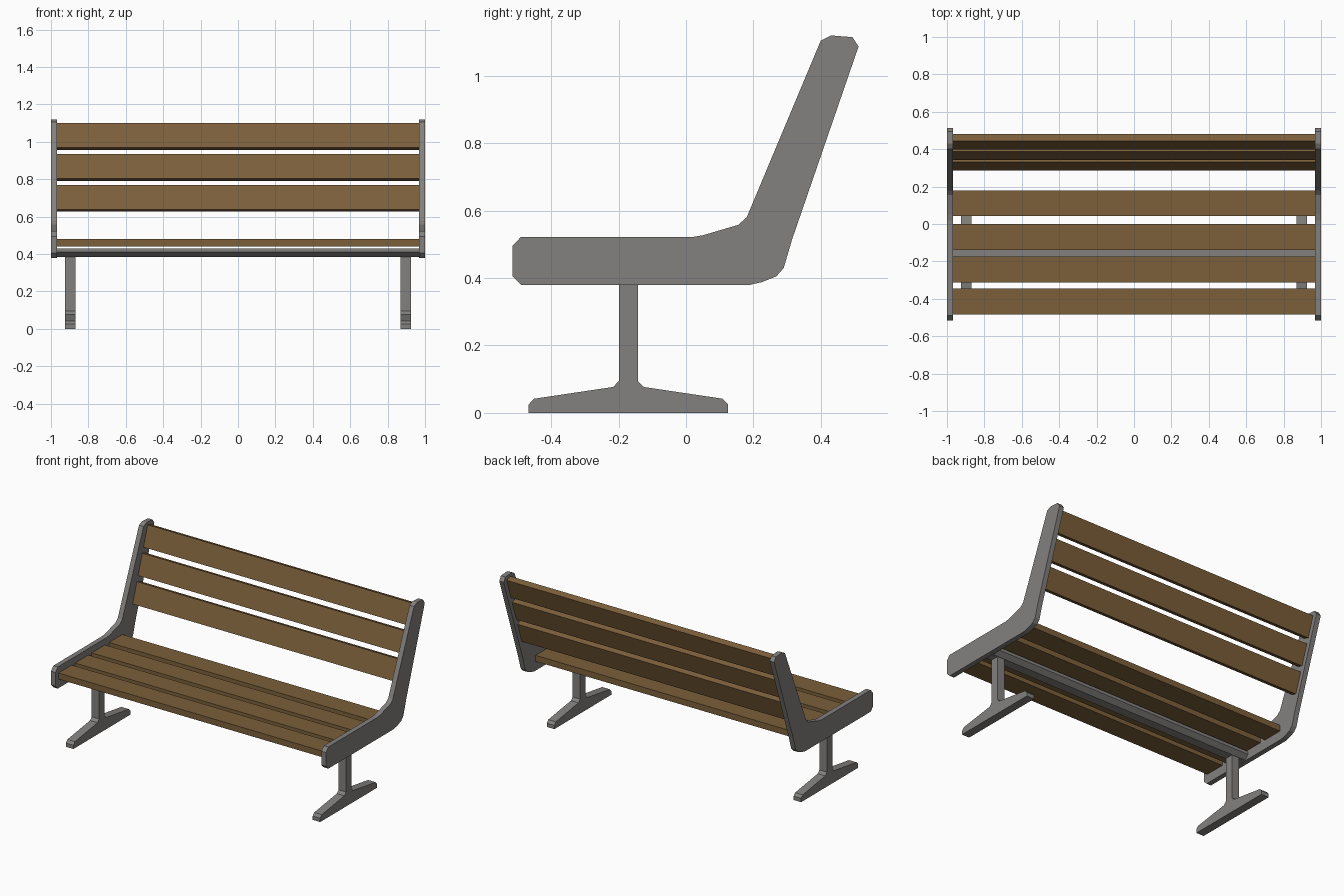
import bpy, bmesh, math

if "Cube" in bpy.data.objects:
    bpy.data.objects.remove(bpy.data.objects["Cube"])


def material(name, color):
    m = bpy.data.materials.new(name)
    m.diffuse_color = (*color, 1)
    m.use_nodes = True
    m.node_tree.nodes["Principled BSDF"].inputs["Base Color"].default_value = m.diffuse_color
    return m


METAL = material("grey metal", (0.225, 0.22, 0.21))
WOOD = material("brown wood", (0.2, 0.115, 0.043))


def extrude_profile(name, profile, x0, x1, mat):
    """Extrude a (y, z) outline along x from x0 to x1."""
    bm = bmesh.new()
    face = bm.faces.new([bm.verts.new((x0, y, z)) for y, z in profile])
    ext = bmesh.ops.extrude_face_region(bm, geom=[face])
    for v in ext["geom"]:
        if isinstance(v, bmesh.types.BMVert):
            v.co.x = x1
    bmesh.ops.recalc_face_normals(bm, faces=bm.faces[:])
    me = bpy.data.meshes.new(name)
    bm.to_mesh(me)
    bm.free()
    me.materials.append(mat)
    ob = bpy.data.objects.new(name, me)
    bpy.context.collection.objects.link(ob)
    return ob


def slat(name, y, z, lean, width=0.138, thick=0.04):
    """Wooden plank centred on (y, z); lean is its angle from vertical."""
    s, c = math.sin(lean), math.cos(lean)
    outline = []
    for a, b in ((-1, -1), (1, -1), (1, 1), (-1, 1)):
        u, v = a * width / 2, b * thick / 2
        outline.append((y + u * s + v * c, z + u * c - v * s))
    extrude_profile(name, outline, -0.968, 0.968, WOOD)


# Side frame, carrying seat and backrest
side = [(-0.515, 0.405), (-0.515, 0.495), (-0.49, 0.522), (0.02, 0.522),
        (0.05, 0.527), (0.155, 0.558), (0.18, 0.58), (0.40, 1.105),
        (0.43, 1.12), (0.494, 1.115), (0.512, 1.087), (0.315, 0.515),
        (0.29, 0.43), (0.268, 0.405), (0.225, 0.388), (0.19, 0.38),
        (-0.49, 0.38)]

# Leg with spreading foot, symmetric about its post
half = [(0.296, 0), (0.296, 0.025), (0.28, 0.042), (0.045, 0.077),
        (0.028, 0.095), (0.028, 0.4)]
LEG_Y = -0.171
leg = [(LEG_Y + d, z) for d, z in half] + [(LEG_Y - d, z) for d, z in reversed(half)]

for label, s in (("left", -1), ("right", 1)):
    extrude_profile(label + "_side_frame", side, s * 0.967, s * 1.0, METAL)
    extrude_profile(label + "_leg", leg, s * 0.87, s * 0.925, METAL)

# Cross beam under the seat
beam = [(-0.06, 0.43), (-0.06, 0.41), (-0.03, 0.385),
        (0.03, 0.385), (0.06, 0.41), (0.06, 0.43)]
extrude_profile("cross_beam", [(LEG_Y + d, z) for d, z in beam], -0.968, 0.968, METAL)

# Seat slats
for i, y in enumerate((-0.415, -0.243, -0.069, 0.111)):
    slat(f"seat_slat_{i + 1}", y, 0.46, math.pi / 2)

# Backrest slats
for i in range(3):
    slat(f"back_slat_{i + 1}", 0.328 + 0.056 * i, 0.698 + 0.1655 * i, math.radians(18.6))
